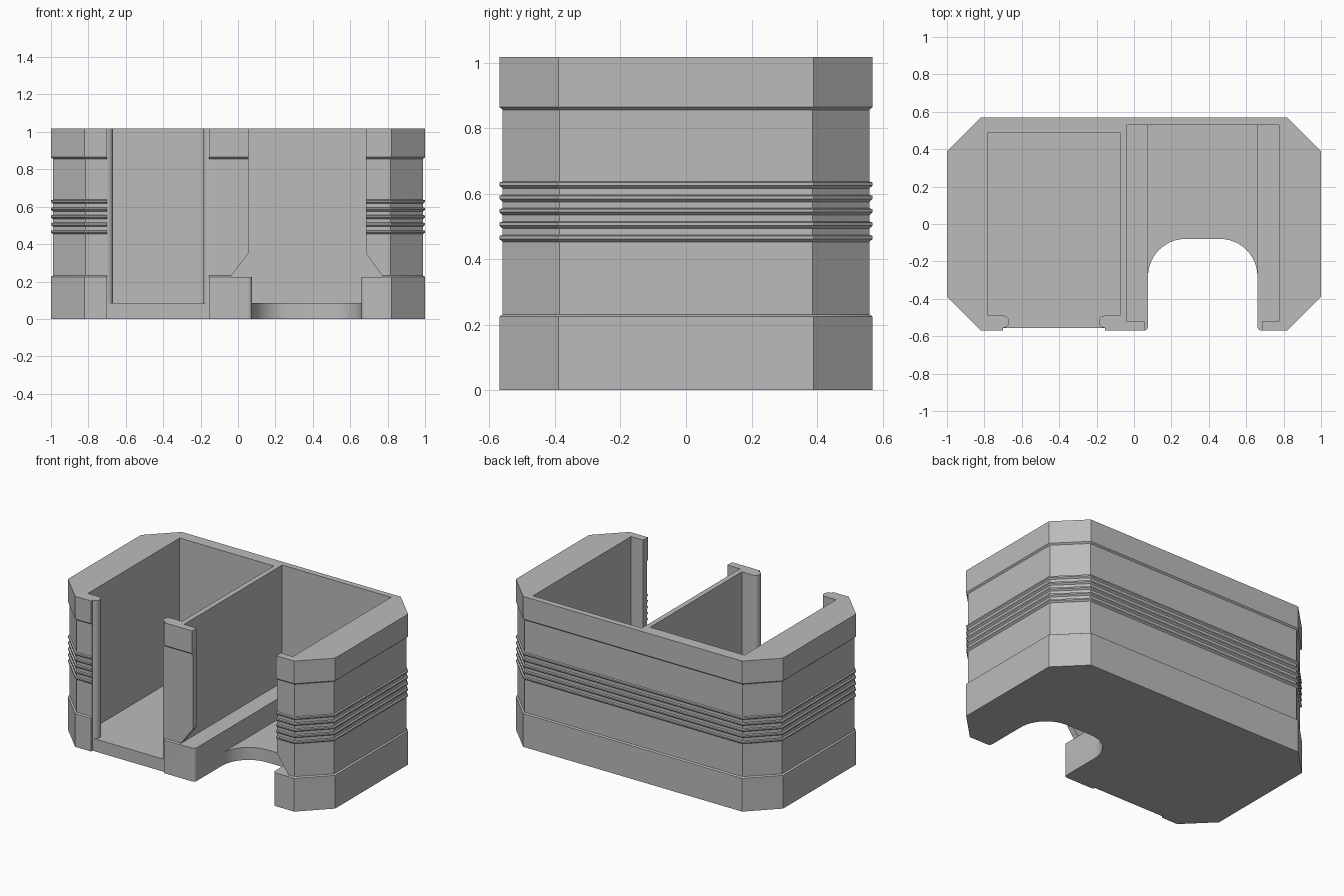
import bpy
import bmesh
import math
from mathutils import Vector

if "Cube" in bpy.data.objects:
    bpy.data.objects.remove(bpy.data.objects["Cube"], do_unlink=True)

HX, HY, H = 1.0, 0.57, 1.018      # half width, half depth, height
CHAMFER, INSET = 0.18, 0.01       # corner cut, recess depth
FLOOR, LEDGE = 0.085, 0.225       # compartment floors

grey = bpy.data.materials.new("plain grey")
grey.use_nodes = True
colour = (0.5, 0.5, 0.5, 1)
grey.diffuse_color = colour
grey.node_tree.nodes["Principled BSDF"].inputs["Base Color"].default_value = colour


def loft(name, rings):
    """Closed solid through rings with equal point counts."""
    bm = bmesh.new()
    loops = [[bm.verts.new(p) for p in ring] for ring in rings]
    for a, b in zip(loops, loops[1:]):
        for i in range(len(a)):
            j = (i + 1) % len(a)
            bm.faces.new((a[i], a[j], b[j], b[i]))
    bm.faces.new(loops[0])
    bm.faces.new(loops[-1])
    bmesh.ops.recalc_face_normals(bm, faces=bm.faces)
    mesh = bpy.data.meshes.new(name)
    bm.to_mesh(mesh)
    bm.free()
    mesh.materials.append(grey)
    obj = bpy.data.objects.new(name, mesh)
    bpy.context.collection.objects.link(obj)
    return obj


def prism(name, outline, low, high):
    """Upright prism from a plan outline."""
    return loft(name, [[(x, y, z) for x, y in outline] for z in (low, high)])


def box(name, x0, x1, y0, y1, z0, z1):
    return prism(name, [(x0, y0), (x1, y0), (x1, y1), (x0, y1)], z0, z1)


def arc(cx, cy, r, start, end, steps=12):
    angles = [math.radians(start + (end - start) * i / steps) for i in range(steps + 1)]
    return [(cx + r * math.cos(a), cy + r * math.sin(a)) for a in angles]


def octagon(z, d):
    x, y = HX - d, HY - d
    c = CHAMFER - d * (1 - math.tan(math.pi / 8))
    return [(x, c - y - 0, z), (x, y - c, z), (x - c, y, z), (c - x, y, z),
            (-x, y - c, z), (-x, c - y, z), (c - x, -y, z), (x - c, -y, z)]


def cut(target, cutter):
    mod = target.modifiers.new(cutter.name, "BOOLEAN")
    mod.operation, mod.solver, mod.object = "DIFFERENCE", "EXACT", cutter
    bpy.context.view_layer.update()
    graph = bpy.context.evaluated_depsgraph_get()
    mesh = bpy.data.meshes.new_from_object(target.evaluated_get(graph))
    target.modifiers.clear()
    target.data = mesh
    bpy.data.objects.remove(cutter, do_unlink=True)


# Outer body: plinth, recessed band with five ridges, top collar
profile = [(0, 0), (LEDGE, 0), (0.231, INSET)]
for i in range(5):
    z = 0.453 + 0.0408 * i
    profile += [(z, INSET), (z + 0.009, 0), (z + 0.018, 0), (z + 0.021, INSET)]
profile += [(0.856, INSET), (0.865, 0), (H, 0)]
body = loft("holder_body", [octagon(z, d) for z, d in profile])

# Plain front on the centre post, without ridges
cut(body, box("post_front", -0.3, 0.2, -0.7, INSET - HY, 0.4, 0.7))

# Shallow notch across the front of the left-hand bay
XL, XR, TONGUE_Y, TONGUE_R = -0.70, -0.155, -0.5225, 0.0325
cut(body, box("front_notch", XL, XR, -0.7, TONGUE_Y - TONGUE_R, -0.2, 2))

# Deep bay with rounded lips at its opening
bay = [(-0.78, 0.49), (-0.075, 0.49), (-0.075, TONGUE_Y + TONGUE_R)]
bay += arc(XR, TONGUE_Y, TONGUE_R, 90, 270)
bay += [(XR - 0.02, -0.7), (XL + 0.02, -0.7)]
bay += arc(XL, TONGUE_Y, TONGUE_R, -90, 90)
bay += [(-0.78, TONGUE_Y + TONGUE_R)]
cut(body, prism("deep_bay", bay, FLOOR, 2))

# Second bay above the side ledges
cut(body, box("second_bay", -0.04, 0.775, -0.52, 0.53, LEDGE, 2))

# Front opening, flaring out to the ledges
flare = [(0.055, 2), (0.055, 0.35), (-0.04, LEDGE),
         (0.775, LEDGE), (0.685, 0.35), (0.685, 2)]
cut(body, loft("front_opening", [[(x, y, z) for x, z in flare] for y in (-0.7, -0.5)]))

# Channel between the ledges
A, B = 0.075, 0.66
cut(body, box("channel", A, B, -0.4, 0.53, FLOOR, 0.6))

# Arched finger cut-out through the floor, with rounded front corners
R, r = 0.2, 0.022
arch = arc(A + R, -0.08 - R, R, 180, 90) + arc(B - R, -0.08 - R, R, 90, 0)
arch += arc(B + r, r - HY, r, 180, 270, 6) + [(B + r, -0.7), (A - r, -0.7)]
arch += arc(A - r, r - HY, r, -90, 0, 6)
cut(body, prism("finger_cutout", arch, -0.2, 0.3))

# Smooth rounded lips, keep all other edges sharp
bpy.ops.object.select_all(action="DESELECT")
body.select_set(True)
bpy.context.view_layer.objects.active = body
bpy.ops.object.shade_smooth_by_angle(angle=math.radians(25))
